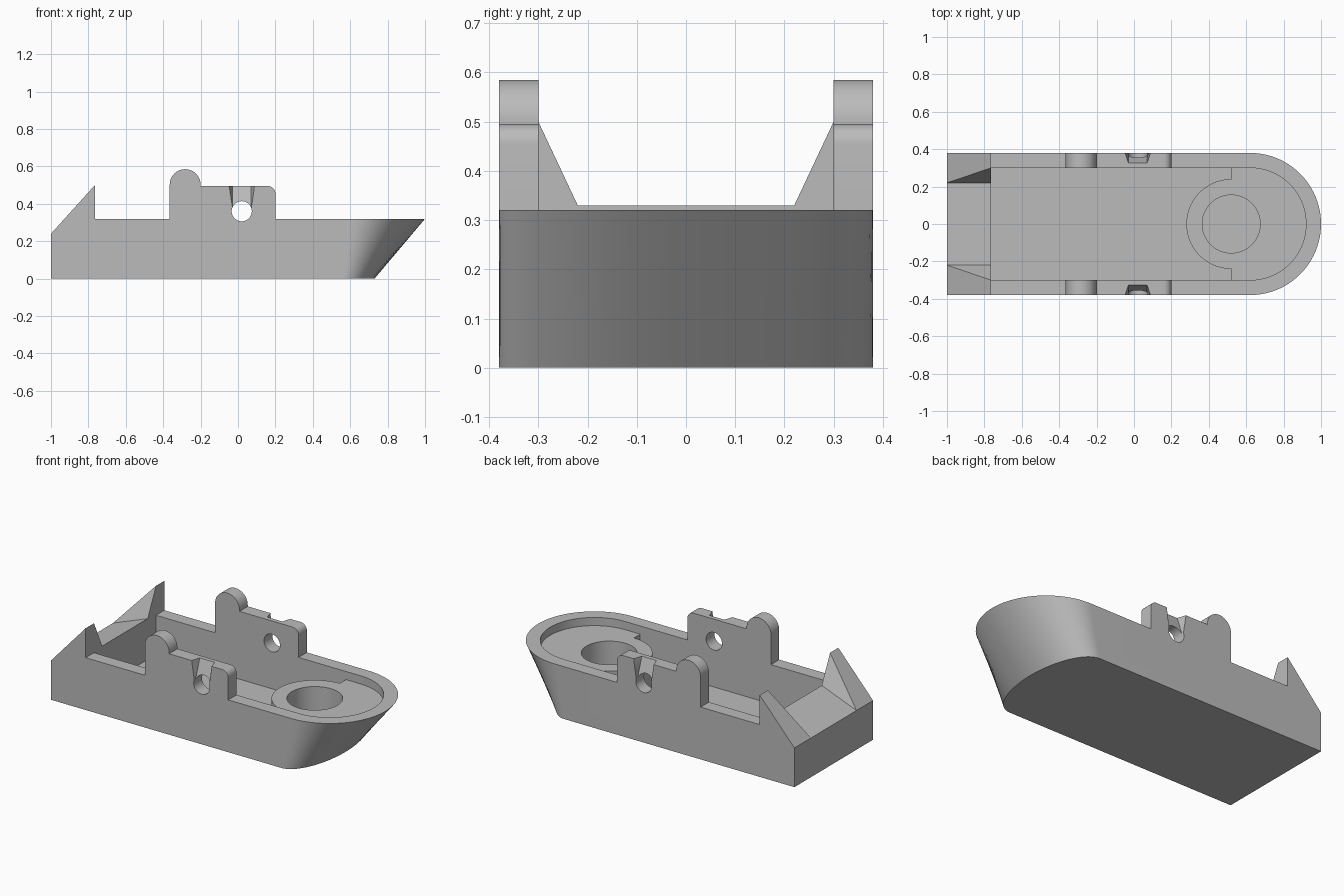
import bpy, bmesh, math
from mathutils import Vector

cube = bpy.data.objects.get("Cube")
if cube:
    bpy.data.objects.remove(cube, do_unlink=True)

mat = bpy.data.materials.new("plain grey")
mat.use_nodes = True
GREY = (0.5, 0.5, 0.5, 1)
mat.diffuse_color = GREY
mat.node_tree.nodes["Principled BSDF"].inputs["Base Color"].default_value = GREY


def loft(name, a, b):
    """Closed solid between two loops with equal point counts."""
    bm = bmesh.new()
    va = [bm.verts.new(p) for p in a]
    vb = [bm.verts.new(p) for p in b]
    n = len(va)
    bm.faces.new(va)
    bm.faces.new(vb[::-1])
    for i in range(n):
        j = (i + 1) % n
        bm.faces.new((va[j], va[i], vb[i], vb[j]))
    bmesh.ops.remove_doubles(bm, verts=bm.verts, dist=1e-5)
    bmesh.ops.recalc_face_normals(bm, faces=bm.faces)
    me = bpy.data.meshes.new(name)
    bm.to_mesh(me)
    bm.free()
    me.materials.append(mat)
    ob = bpy.data.objects.new(name, me)
    bpy.context.collection.objects.link(ob)
    return ob


def prism_z(name, pts, lo, hi):
    return loft(name, [(x, y, lo) for x, y in pts], [(x, y, hi) for x, y in pts])


def prism_y(name, pts, lo, hi):
    return loft(name, [(x, lo, z) for x, z in pts], [(x, hi, z) for x, z in pts])


def arc(cx, cy, rx, ry, start, end, n=32):
    angles = [math.radians(start + (end - start) * i / n) for i in range(n + 1)]
    return [(cx + rx * math.cos(t), cy + ry * math.sin(t)) for t in angles]


def combine(target, tool, operation):
    """Apply a boolean and discard the tool."""
    mod = target.modifiers.new(operation, 'BOOLEAN')
    mod.operation = operation
    mod.solver = 'EXACT'
    mod.object = tool
    bpy.context.view_layer.objects.active = target
    bpy.ops.object.modifier_apply(modifier=mod.name)
    bpy.data.objects.remove(tool, do_unlink=True)


W, WALL, STERN, RIM, FLOOR, LEDGE = 0.38, 0.30, -0.765, 0.32, 0.08, 0.27

# Hull with raked round bow
bottom = [(STERN, -W)] + arc(0.56, 0, 0.17, W, -90, 90, 48) + [(STERN, W)]
top = [(STERN, -W)] + arc(0.62, 0, W, W, -90, 90, 48) + [(STERN, W)]
hull = loft("hull", [(x, y, 0) for x, y in bottom], [(x, y, RIM) for x, y in top])

# Stern block: sloped horns either side of a ramp
front_half = [(W, 0), (W, 0.5), (WALL, 0.5), (0.22, 0.33)]
back_half = [(W, 0), (W, 0.24), (0.22, 0.24), (0.22, 0.24)]


def section(x, half):
    pts = half + [(-y, z) for y, z in reversed(half)]
    return [(x, y, z) for y, z in pts]


combine(hull, loft("stern", section(STERN, front_half), section(-1, back_half)), 'UNION')

# Side lugs with a rounded post and a rounded end corner
lug = ([(-0.365, 0.2)] + arc(-0.2825, 0.5025, 0.0825, 0.0825, 180, 0, 24)
       + [(-0.2, 0.495)] + arc(0.16, 0.455, 0.04, 0.04, 90, 0, 8) + [(0.2, 0.2)])
for side in (-1, 1):
    combine(hull, prism_y("lug", lug, side * WALL, side * W), 'UNION')

# Main cavity, stopping at the round bow boss
cavity = ([(STERN, -WALL), (0.52, -WALL)] + arc(0.52, 0, 0.24, 0.24, 270, 90, 40)
          + [(0.52, WALL), (STERN, WALL)])
combine(hull, prism_z("cavity", cavity, FLOOR, 0.8), 'DIFFERENCE')

# Shallow pocket over the boss, and its blind hole
pocket = [(0.2, -WALL)] + arc(0.62, 0, WALL, WALL, -90, 90, 48) + [(0.2, WALL)]
combine(hull, prism_z("pocket", pocket, LEDGE, 0.8), 'DIFFERENCE')
combine(hull, prism_z("socket", arc(0.52, 0, 0.155, 0.155, 0, 352.5, 47), FLOOR, 0.8),
        'DIFFERENCE')

# Pin holes and their tapered lead-in notches
pin = arc(0.02, 0.36, 0.054, 0.054, 0, 348.75, 31)
for side in (-1, 1):
    lo, hi = sorted((side * 0.25, side * 0.45))
    combine(hull, prism_y("pin_hole", pin, lo, hi), 'DIFFERENCE')
    inner = [(-0.03, side * 0.325, 0.5), (0.07, side * 0.325, 0.5),
             (0.07, side * 0.37, 0.37), (-0.03, side * 0.37, 0.37)]
    outer = [(-0.05, side * 0.385, 0.5), (0.09, side * 0.385, 0.5),
             (0.07, side * 0.385, 0.37), (-0.03, side * 0.385, 0.37)]
    combine(hull, loft("notch", inner, outer), 'DIFFERENCE')

# Smooth curved walls, keep edges sharp
bpy.ops.object.select_all(action='DESELECT')
hull.select_set(True)
bpy.context.view_layer.objects.active = hull
bpy.ops.object.shade_smooth_by_angle(angle=math.radians(30))
